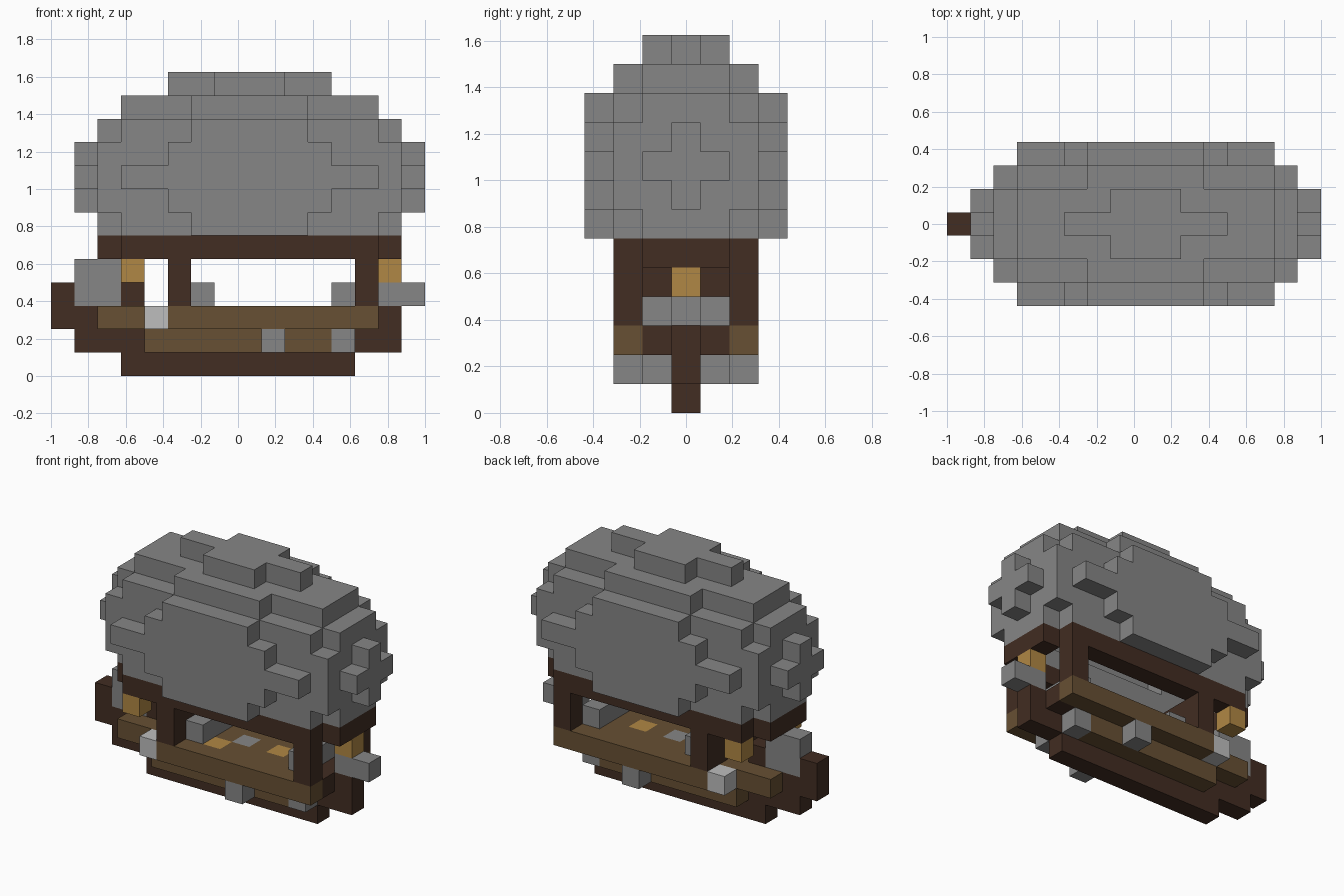
import bpy, bmesh
from mathutils import Vector

cube = bpy.data.objects.get("Cube")
if cube:
    bpy.data.objects.remove(cube, do_unlink=True)

U = 0.125                      # size of one block
ORIGIN = Vector((-8, -3.5, 0))


def material(name, color):
    m = bpy.data.materials.new(name)
    m.use_nodes = True
    m.diffuse_color = (*color, 1)
    m.node_tree.nodes["Principled BSDF"].inputs["Base Color"].default_value = (*color, 1)
    return m


GREY = material("grey", (0.238, 0.238, 0.238))
BROWN = material("dark brown", (0.054, 0.026, 0.016))
WOOD = material("olive wood", (0.136, 0.08, 0.033))
GOLD = material("lantern gold", (0.434, 0.242, 0.058))
PALE = material("pale grey", (0.51, 0.51, 0.51))


def block(x, y, z):
    """Cells in inclusive index ranges; a plain number is a single layer."""
    spans = [(r, r) if isinstance(r, int) else r for r in (x, y, z)]
    a, b, c = (range(lo, hi + 1) for lo, hi in spans)
    return {(i, j, k) for i in a for j in b for k in c}


def both(x, y, z):
    """Block on the front side together with its copy on the back side."""
    cells = block(x, y, z)
    return cells | {(i, 6 - j, k) for i, j, k in cells}


SIDES = [Vector(v) for v in ((1, 0, 0), (-1, 0, 0), (0, 1, 0),
                             (0, -1, 0), (0, 0, 1), (0, 0, -1))]


def near(cell, d):
    return tuple(int(a + b) for a, b in zip(cell, d))


# Balloon: stacked slabs bulging out in every direction
balloon = block((3, 13), (1, 5), (6, 10))
balloon |= both((6, 10), 0, (6, 10)) | both((5, 11), 0, (7, 9)) | both((3, 13), 0, 8)
for end, tip in ((2, 1), (14, 15)):
    balloon |= block(end, (2, 4), (6, 10)) | block(end, (1, 5), (7, 9))
    balloon |= block(tip, 3, (7, 9)) | block(tip, (2, 4), 8)
balloon |= block((3, 13), (2, 4), 11) | block((6, 10), (1, 5), 11)
balloon |= block((5, 11), 3, 12) | block((7, 9), (2, 4), 12)
# Hollow it out, open below inside the frame
filled = balloon | block((3, 13), (2, 4), 5)
balloon = {c for c in balloon if not all(near(c, d) in filled for d in SIDES)}

deck_gold = block(10, 3, 2) | block(7, 2, 2)
deck_grey = block(8, 3, 2)
ballast = both(9, 1, 1) | both(12, 2, 1)
bow_post = block(13, (2, 4), 2) | block(14, 3, (1, 2))

parts = [
    ("balloon", GREY, balloon),
    ("balloon_frame", BROWN, both((3, 13), 1, 5) | block(2, (2, 4), 5) | block(14, (2, 4), 5)),
    ("front_posts", BROWN, both(13, 1, (3, 4))),
    ("cabin_wall", BROWN, block(5, (1, 5), (3, 4))),
    ("lanterns", GOLD, both(3, 1, 4) | block(14, 3, 4)),
    ("benches", GREY, block(6, (2, 4), 3) | block(12, (2, 4), 3)),
    ("bowsprit", GREY, block((14, 15), 3, 3)),
    ("engine", GREY, block((1, 2), 3, (3, 4))),
    ("helm", BROWN, block(3, 3, 3)),
    ("rudder", BROWN, block(0, 3, (2, 3)) | block(1, 3, 2)),
    ("keel", BROWN, block((3, 12), 3, 0) | block((1, 14), 3, 1)),
    ("bow_post", BROWN, bow_post),
    ("deck", WOOD, (block((2, 12), (2, 4), 2) | both((5, 13), 1, 2)) - deck_gold - deck_grey),
    ("deck_gold_tiles", GOLD, deck_gold),
    ("deck_grey_tile", GREY, deck_grey),
    ("lower_hull", WOOD, both((4, 11), 2, 1)),
    ("ballast_blocks", GREY, ballast),
    ("side_lamps", PALE, both(4, 1, 2)),
]
occupied = set().union(*(cells for _, _, cells in parts))


def build(name, mat, cells):
    """Skin the exposed sides of the cells and merge flat areas."""
    bm = bmesh.new()
    for cell in sorted(cells):
        centre = Vector(cell) + Vector((0.5, 0.5, 0.5)) + ORIGIN
        for d in SIDES:
            if near(cell, d) in occupied:
                continue
            u = Vector((d.y, d.z, d.x))
            v = d.cross(u)
            corners = (-u - v, u - v, u + v, v - u)
            bm.faces.new([bm.verts.new((centre + (d + c) * 0.5) * U) for c in corners])
    bmesh.ops.remove_doubles(bm, verts=bm.verts, dist=0.001)
    bmesh.ops.dissolve_limit(bm, angle_limit=0.01, verts=bm.verts, edges=bm.edges)
    mesh = bpy.data.meshes.new(name)
    bm.to_mesh(mesh)
    bm.free()
    mesh.materials.append(mat)
    bpy.context.collection.objects.link(bpy.data.objects.new(name, mesh))


for part in parts:
    build(*part)
